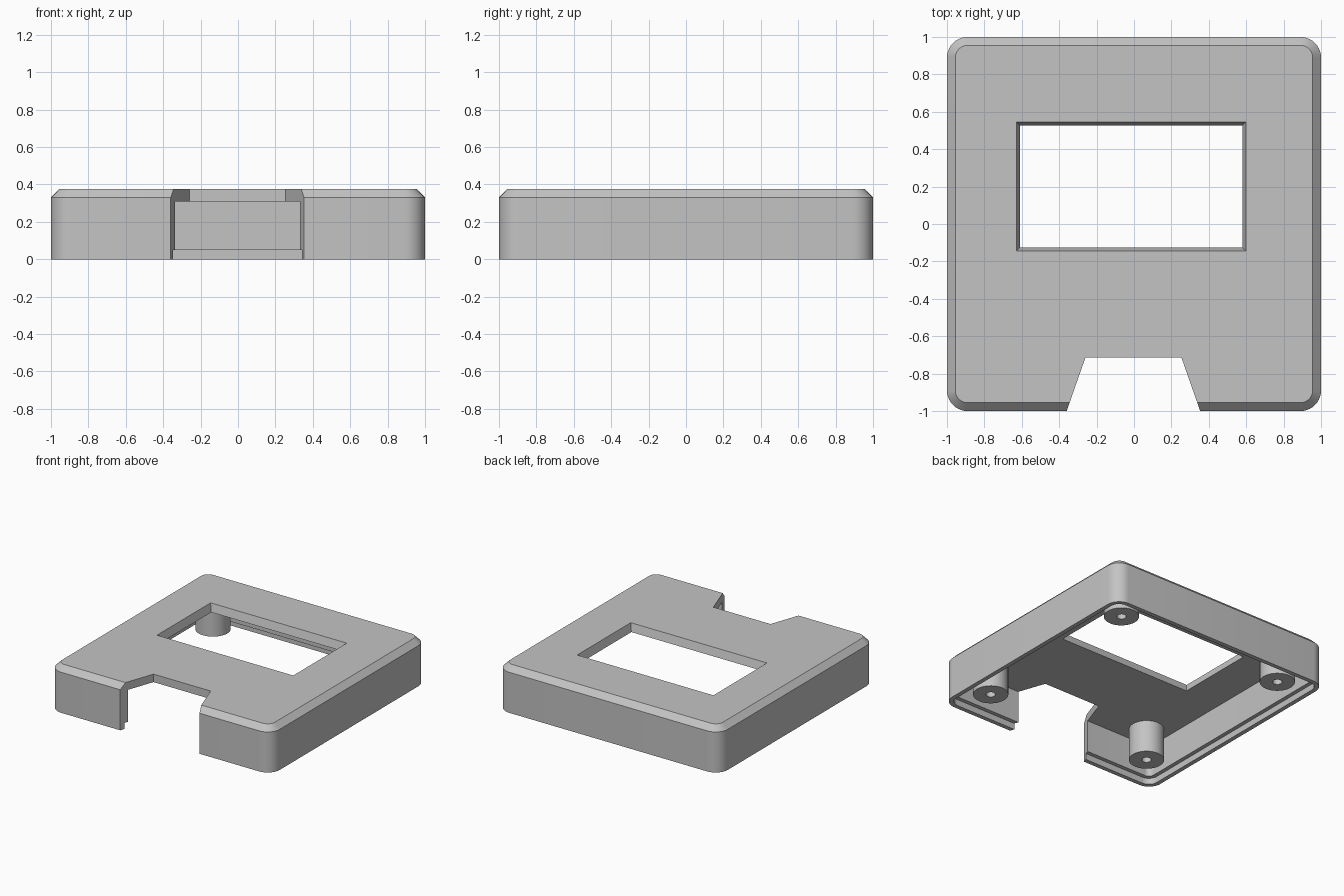
import bpy, bmesh
from math import sin, cos, pi

cube = bpy.data.objects.get("Cube")
if cube:
    bpy.data.objects.remove(cube, do_unlink=True)

HEIGHT, CEILING, LIP = 0.375, 0.31, 0.05
RADIUS = 0.11

grey = bpy.data.materials.new("grey plastic")
grey.use_nodes = True
GREY = (0.55, 0.55, 0.55, 1)
grey.diffuse_color = GREY
grey.node_tree.nodes["Principled BSDF"].inputs["Base Color"].default_value = GREY


def rounded_square(inset, segments=10):
    """Outline of the case, moved inwards by inset."""
    r, c = RADIUS - inset, 1 - RADIUS
    points = []
    for quarter, (sx, sy) in enumerate([(1, 1), (-1, 1), (-1, -1), (1, -1)]):
        for i in range(segments + 1):
            a = (quarter + i / segments) * pi / 2
            points.append((sx * c + r * cos(a), sy * c + r * sin(a)))
    return points


def circle(radius, segments=40):
    steps = [2 * pi * i / segments for i in range(segments)]
    return [(radius * cos(a), radius * sin(a)) for a in steps]


def loft(name, sections, location=(0, 0, 0), closed=False):
    """Skin a list of (outline, z); cap the ends, or join them when closed."""
    bm = bmesh.new()
    loops = [[bm.verts.new((x, y, z)) for x, y in outline] for outline, z in sections]
    pairs = list(zip(loops, loops[1:]))
    if closed:
        pairs.append((loops[-1], loops[0]))
    else:
        bm.faces.new(loops[0])
        bm.faces.new(loops[-1])
    for low, high in pairs:
        n = len(low)
        for i in range(n):
            j = (i + 1) % n
            bm.faces.new((low[i], low[j], high[j], high[i]))
    bmesh.ops.recalc_face_normals(bm, faces=bm.faces)
    mesh = bpy.data.meshes.new(name)
    bm.to_mesh(mesh)
    bm.free()
    mesh.materials.append(grey)
    obj = bpy.data.objects.new(name, mesh)
    obj.location = location
    bpy.context.collection.objects.link(obj)
    return obj


def select(obj):
    bpy.ops.object.select_all(action="DESELECT")
    obj.select_set(True)
    bpy.context.view_layer.objects.active = obj


def cut(target, cutter):
    cutter.hide_render = True
    mod = target.modifiers.new("cut", "BOOLEAN")
    mod.operation, mod.solver, mod.object = "DIFFERENCE", "EXACT", cutter
    select(target)
    bpy.ops.object.modifier_apply(modifier=mod.name)
    bpy.data.objects.remove(cutter, do_unlink=True)


# Hollow lid: inner ceiling, stepped rim, outer wall, chamfered top
profile = [(0.067, CEILING), (0.067, LIP), (0.035, LIP), (0.035, 0),
           (0, 0), (0, 0.33), (0.045, HEIGHT)]
case = loft("case_shell", [(rounded_square(inset), z) for inset, z in profile])


# Display window, flaring outwards to the top
def window_outline(grow):
    x0, x1, y0, y1 = -0.61 - grow, 0.58 + grow, -0.126 - grow, 0.527 + grow
    return [(x0, y0), (x1, y0), (x1, y1), (x0, y1)]


cut(case, loft("window_cutter", [(window_outline(-0.018), CEILING - 0.065),
                                 (window_outline(0), CEILING),
                                 (window_outline(0.018), HEIGHT),
                                 (window_outline(0.036), HEIGHT + 0.065)]))

# Tapered notch through the front wall and top
notch = [(-0.395, -1.1), (0.389, -1.1), (0.254, -0.715), (-0.26, -0.715)]
cut(case, loft("notch_cutter", [(notch, -0.1), (notch, HEIGHT + 0.1)]))

# Screw posts hanging from the ceiling
parts = [case]
for x, side in ((0.75, "left"), (-0.75, "right")):
    for y, end in ((-0.75, "front"), (0.75, "back")):
        top = CEILING + 0.01
        sections = [(circle(0.13), top), (circle(0.13), LIP),
                    (circle(0.035), LIP), (circle(0.035), top)]
        parts.append(loft(f"screw_post_{end}_{side}", sections, (x, y, 0), closed=True))

for part in parts:
    select(part)
    bpy.ops.object.shade_smooth_by_angle()
